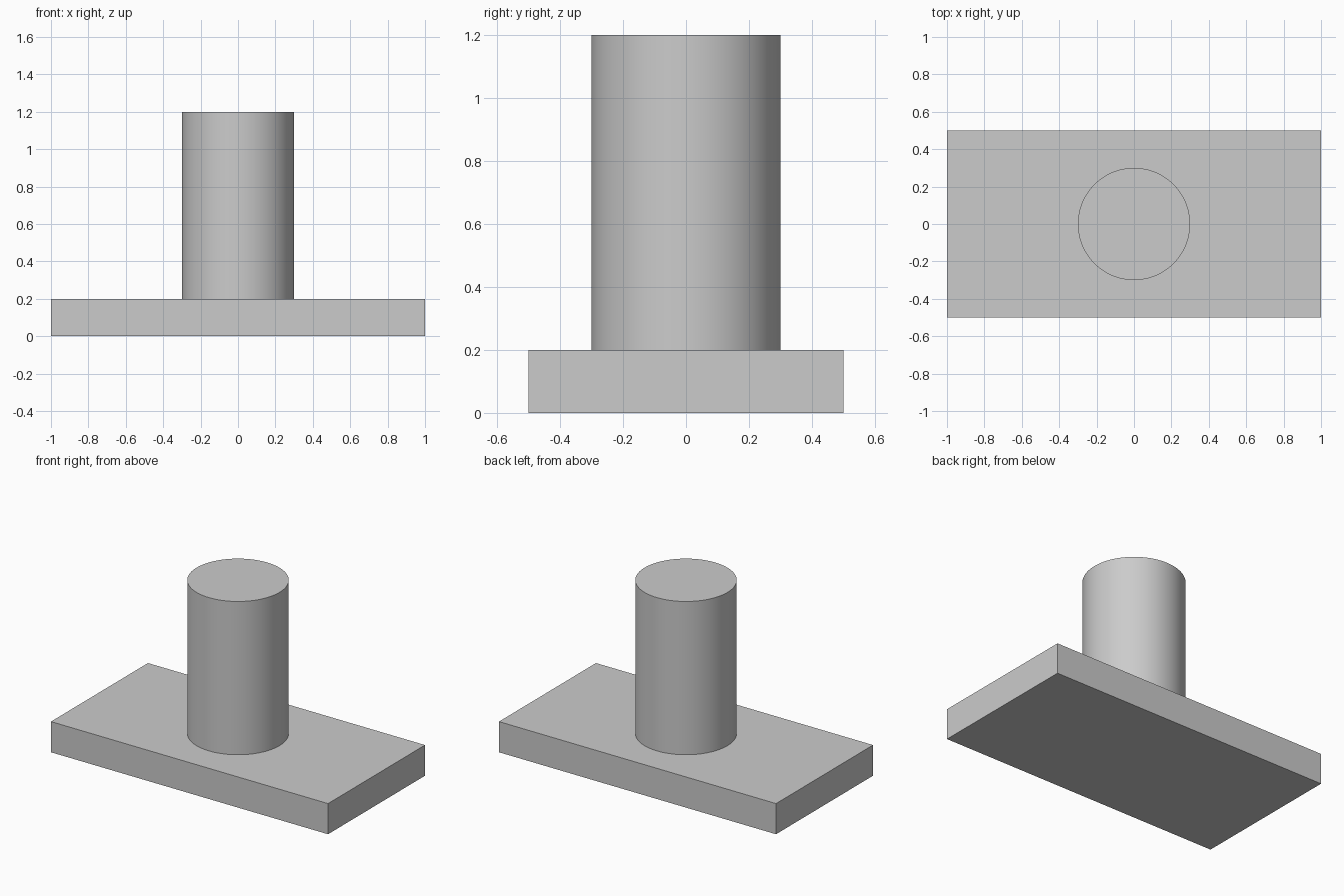
import bpy
import math

default_cube = bpy.data.objects.get("Cube")
if default_cube:
    bpy.data.objects.remove(default_cube, do_unlink=True)

# Dimensions
LENGTH, DEPTH, THICKNESS = 2.0, 1.0, 0.2
RADIUS, HEIGHT = 0.3, 1.0

# Single plain grey
grey = bpy.data.materials.new("plain_grey")
grey.use_nodes = True
colour = (0.6, 0.6, 0.6, 1.0)
grey.diffuse_color = colour
grey.node_tree.nodes["Principled BSDF"].inputs["Base Color"].default_value = colour


def finish(name):
    obj = bpy.context.object
    obj.name = obj.data.name = name
    obj.data.materials.append(grey)
    return obj


# Rectangular base plate
bpy.ops.mesh.primitive_cube_add(size=1, location=(0, 0, THICKNESS / 2))
plate = finish("base_plate")
plate.scale = (LENGTH, DEPTH, THICKNESS)
bpy.ops.object.transform_apply(location=False, rotation=False, scale=True)

# Round post standing on the plate
bpy.ops.mesh.primitive_cylinder_add(
    vertices=96, radius=RADIUS, depth=HEIGHT,
    location=(0, 0, THICKNESS + HEIGHT / 2))
finish("round_post")
bpy.ops.object.shade_smooth_by_angle(angle=math.radians(30))
